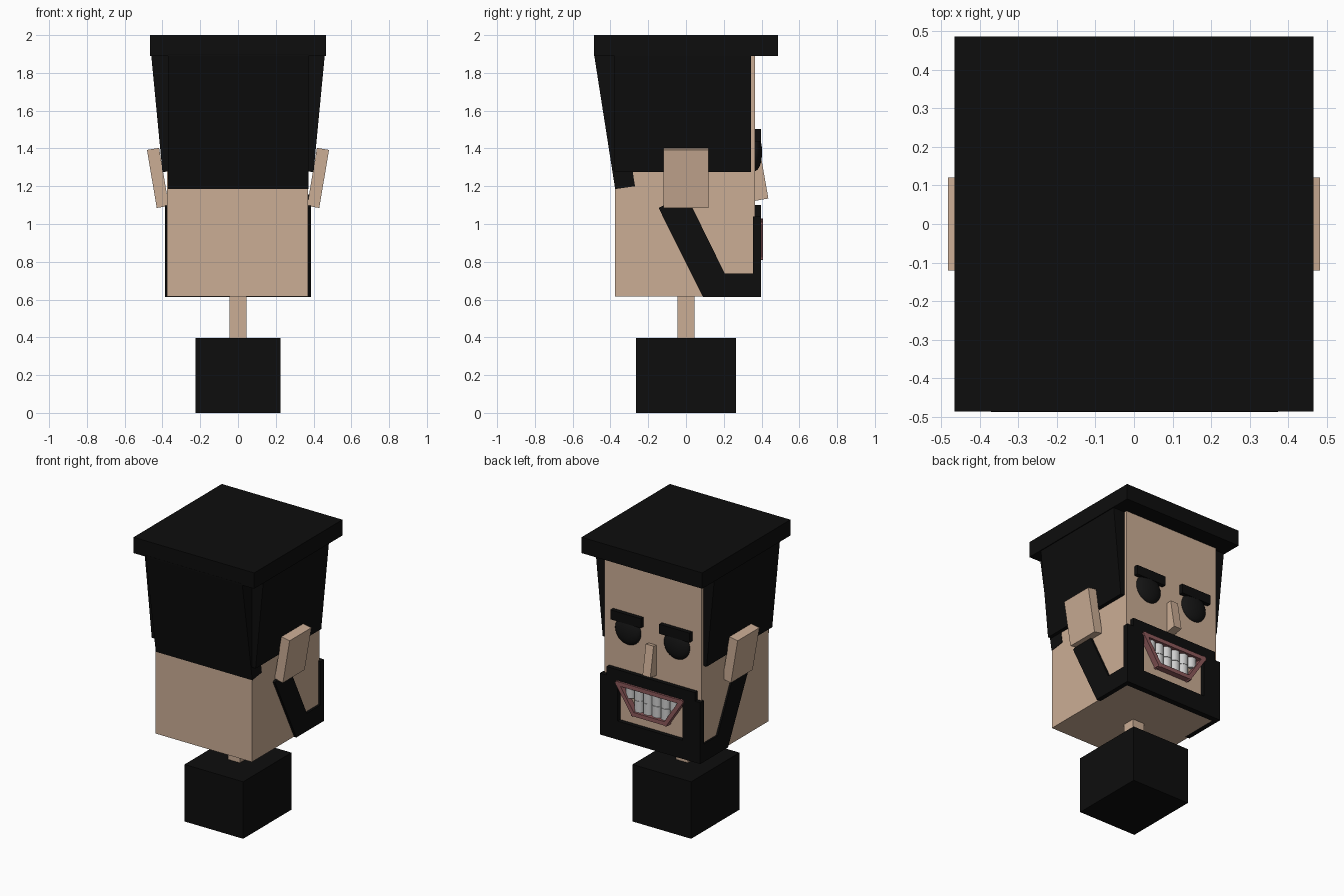
import bpy, bmesh, math
from mathutils import Vector

if "Cube" in bpy.data.objects:
    bpy.data.objects.remove(bpy.data.objects["Cube"])


def material(name, r, g, b):
    m = bpy.data.materials.new(name)
    m.diffuse_color = (r, g, b, 1)
    m.use_nodes = True
    m.node_tree.nodes["Principled BSDF"].inputs["Base Color"].default_value = m.diffuse_color
    return m


SKIN = material("skin", 0.60, 0.42, 0.30)
BLACK = material("black", 0.004, 0.004, 0.004)
EYE = material("eye_dark", 0.007, 0.007, 0.007)
LIP = material("lip", 0.27, 0.10, 0.105)
TOOTH = material("tooth", 0.62, 0.62, 0.62)


def finish(name, bm, mat):
    bmesh.ops.recalc_face_normals(bm, faces=bm.faces)
    me = bpy.data.meshes.new(name)
    bm.to_mesh(me)
    bm.free()
    me.materials.append(mat)
    ob = bpy.data.objects.new(name, me)
    bpy.context.collection.objects.link(ob)
    return ob


def prism(name, pts, axis, a, b, mat):
    """Extrude a 2D outline along x (points are y,z) or y (points are x,z)."""
    bm = bmesh.new()
    vs = [bm.verts.new((a, p, q) if axis == 'x' else (p, a, q)) for p, q in pts]
    face = bm.faces.new(vs)
    ext = bmesh.ops.extrude_face_region(bm, geom=[face])
    move = Vector((b - a, 0, 0)) if axis == 'x' else Vector((0, b - a, 0))
    bmesh.ops.translate(bm, vec=move,
                        verts=[v for v in ext["geom"] if isinstance(v, bmesh.types.BMVert)])
    return finish(name, bm, mat)


def box(name, x0, x1, y0, y1, z0, z1, mat):
    return prism(name, [(x0, z0), (x1, z0), (x1, z1), (x0, z1)], 'y', y0, y1, mat)


def smooth(ob):
    bpy.ops.object.select_all(action='DESELECT')
    ob.select_set(True)
    bpy.context.view_layer.objects.active = ob
    bpy.ops.object.shade_smooth_by_angle(angle=math.radians(40))


# Stand, neck and head
box("body_block", -0.226, 0.226, -0.266, 0.266, 0, 0.397, BLACK)
box("neck", -0.046, 0.046, -0.046, 0.046, 0.39, 0.62, SKIN)
box("head", -0.375, 0.37, -0.375, 0.366, 0.615, 1.90, SKIN)

# Hair: flat cap and leaning back slab
box("hair_top", -0.465, 0.465, -0.486, 0.486, 1.89, 2.0, BLACK)
prism("hair_back", [(-0.375, 1.185), (-0.27, 1.20), (-0.38, 1.90), (-0.487, 1.90)],
      'x', -0.371, 0.373, BLACK)

for s, side in ((1, "right"), (-1, "left")):
    # Leaning side hair
    prism("hair_side_" + side,
          [(s * 0.40, 1.275), (s * 0.32, 1.283), (s * 0.37, 1.90), (s * 0.46, 1.90)],
          'y', -0.378, 0.345, BLACK)
    # Tilted ears
    prism("ear_" + side,
          [(s * 0.43, 1.085), (s * 0.366, 1.096), (s * 0.418, 1.403), (s * 0.482, 1.392)],
          'y', -0.12, 0.12, SKIN)
    # Beard strap from ear to chin
    prism("beard_strap_" + side,
          [(-0.145, 1.085), (0.0, 1.155), (0.205, 0.738), (0.396, 0.738),
           (0.396, 0.613), (0.09, 0.613)], 'x', s * 0.355, s * 0.387, BLACK)
    # Upright bar beside the mouth
    xs = sorted((s * 0.25, s * 0.387))
    box("beard_bar_" + side, *xs, 0.355, 0.396, 0.613, 1.04, BLACK)
    # Eyebrow and flattened eye
    c = s * 0.188
    box("eyebrow_" + side, c - 0.117, c + 0.117, 0.36, 0.396, 1.437, 1.503, BLACK)
    bm = bmesh.new()
    bmesh.ops.create_uvsphere(bm, u_segments=24, v_segments=14, radius=1)
    bmesh.ops.scale(bm, vec=(0.1, 0.04, 0.1), verts=bm.verts)
    bmesh.ops.translate(bm, vec=(c, 0.363, 1.38), verts=bm.verts)
    smooth(finish("eye_" + side, bm, EYE))

# Chin bar and moustache
box("chin_beard", -0.387, 0.387, 0.355, 0.396, 0.613, 0.742, BLACK)
box("moustache", -0.345, 0.335, 0.36, 0.396, 1.025, 1.10, BLACK)

# Nose
prism("nose", [(0.35, 1.12), (0.436, 1.135), (0.40, 1.34), (0.35, 1.332)],
      'x', -0.03, 0.03, SKIN)

# Lips: four bars round a trapezoid mouth
corners = [(-0.245, 1.01), (0.245, 1.01), (0.125, 0.828), (-0.125, 0.828)]
for i in range(4):
    p, q = Vector(corners[i]), Vector(corners[(i + 1) % 4])
    d = (q - p).normalized() * 0.014
    n = Vector((-d.y, d.x))
    prism(f"lip_{i + 1}", [p - d + n, q + d + n, q + d - n, p - d - n],
          'y', 0.36, 0.408, LIP)


# Teeth: two rows of flattened rounded pegs
def tooth(name, x, z0, z1, w):
    bm = bmesh.new()
    bmesh.ops.create_cone(bm, cap_ends=True, segments=16, radius1=w / 2,
                          radius2=w / 2, depth=z1 - z0)
    bmesh.ops.scale(bm, vec=(1, 0.028 / (w / 2), 1), verts=bm.verts)
    bmesh.ops.translate(bm, vec=(x, 0.366, (z0 + z1) / 2), verts=bm.verts)
    smooth(finish(name, bm, TOOTH))


for row, (count, z0, z1) in {"upper": (6, 0.922, 1.0), "lower": (4, 0.838, 0.92)}.items():
    for i in range(count):
        tooth(f"tooth_{row}_{i + 1}", (i - (count - 1) / 2) * 0.068, z0, z1, 0.067)
